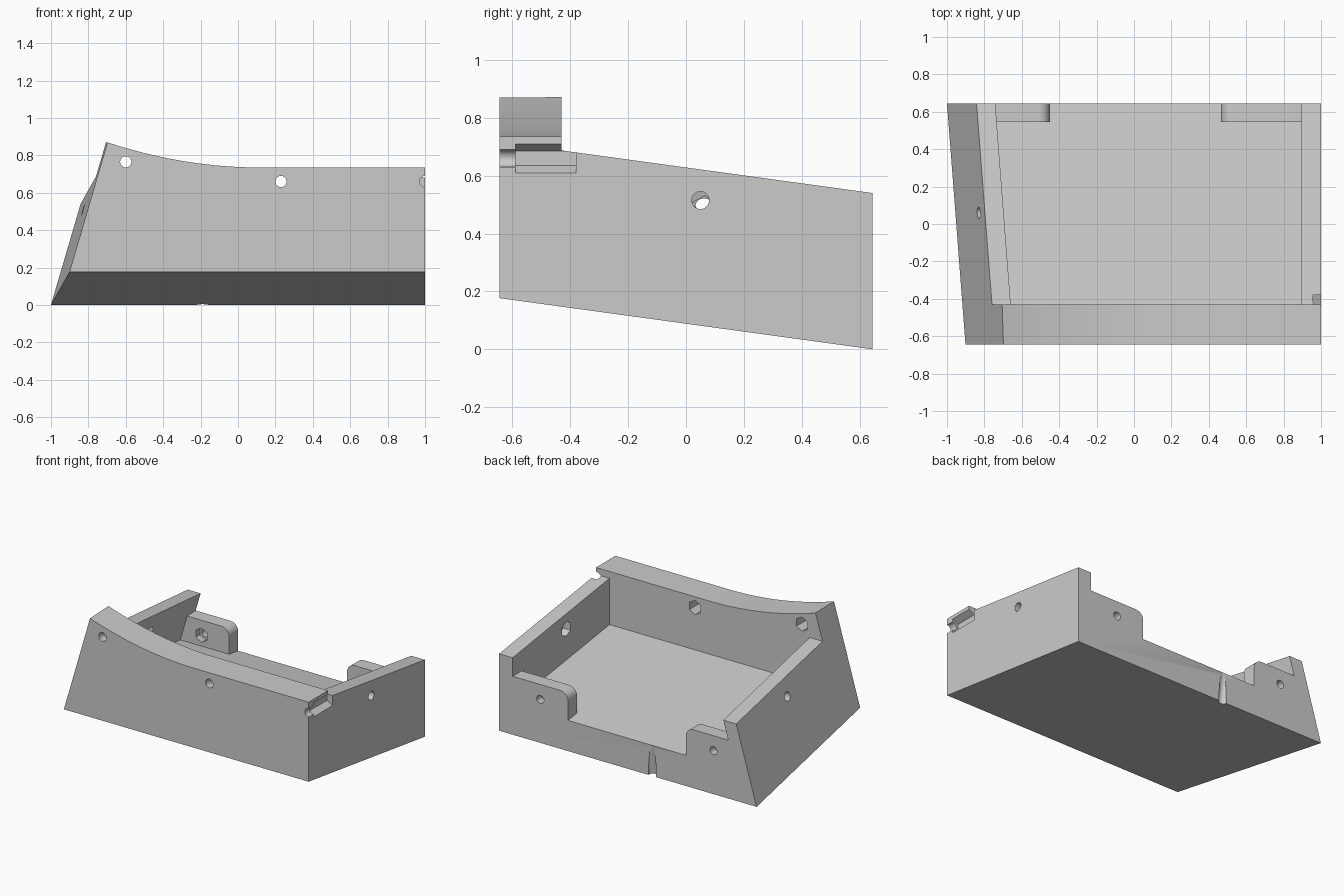
import bpy, bmesh, math
from mathutils import Vector

if "Cube" in bpy.data.objects:
    bpy.data.objects.remove(bpy.data.objects["Cube"])

Y0, Y1, YW = -0.645, 0.645, -0.43       # front, back, inner face of front wall
TILT = 0.137
LEFT_NORMAL = Vector((-1, -0.0367, 0.293))


def tilted(base):
    """Height of a plane that rises towards the front."""
    return lambda y: base + TILT * (Y1 - y)


bottom, floor, rim = tilted(0.0), tilted(0.215), tilted(0.54)


def left_inner(y, z):
    return -0.9 + 0.293 * z + 0.0367 * (Y1 - y)


def loft(name, profile, y0, y1):
    """Solid between the xz profiles taken at y0 and y1."""
    bm = bmesh.new()
    a, b = [[bm.verts.new((x, y, z)) for x, z in profile(y)] for y in (y0, y1)]
    n = len(a)
    bm.faces.new(a)
    bm.faces.new(b)
    for i in range(n):
        j = (i + 1) % n
        bm.faces.new((a[i], a[j], b[j], b[i]))
    return finish(name, bm)


def finish(name, bm):
    bmesh.ops.recalc_face_normals(bm, faces=bm.faces)
    me = bpy.data.meshes.new(name)
    bm.to_mesh(me)
    bm.free()
    ob = bpy.data.objects.new(name, me)
    bpy.context.collection.objects.link(ob)
    return ob


def rod(start, end, radius, sides, turn=0.0):
    """Round or hexagonal bar between two points."""
    start, end = Vector(start), Vector(end)
    axis = (end - start).normalized()
    u = (Vector((0, 0, 1)) - axis * axis.z)
    u = u.normalized() if u.length > 0.3 else Vector((1, 0, 0))
    w = axis.cross(u)
    bm = bmesh.new()
    rings = []
    for p in (start, end):
        rings.append([bm.verts.new(p + radius * (u * math.cos(t) + w * math.sin(t)))
                      for t in (turn + math.tau * i / sides for i in range(sides))])
    bm.faces.new(rings[0])
    bm.faces.new(rings[1])
    for i in range(sides):
        j = (i + 1) % sides
        bm.faces.new((rings[0][i], rings[0][j], rings[1][j], rings[1][i]))
    return finish("hole_cutter", bm)


def cut(cutter):
    cutter.hide_render = True
    mod = tray.modifiers.new("cut", 'BOOLEAN')
    mod.operation = 'DIFFERENCE'
    mod.solver = 'EXACT'
    mod.object = cutter
    bpy.context.view_layer.objects.active = tray
    bpy.ops.object.modifier_apply(modifier=mod.name)
    bpy.data.objects.remove(cutter)


# Outer block with the curved front-wall top
def outer(y):
    arc = [(x, 0.735 + (0.12 - x) ** 2 / 4.98)
           for x in (0.12 - 1.32 * i / 32 for i in range(33))]
    return [(1, bottom(y)), (1, 0.735)] + arc + [(-1.2, bottom(y))]


tray = loft("tray_body", outer, Y0, Y1)

# Leaning left side
bm = bmesh.new()
bm.from_mesh(tray.data)
res = bmesh.ops.bisect_plane(bm, geom=bm.verts[:] + bm.edges[:] + bm.faces[:],
                             plane_co=(-1, Y1, 0), plane_no=LEFT_NORMAL, clear_outer=True)
bmesh.ops.holes_fill(bm, edges=[e for e in bm.edges if e.is_boundary])
bmesh.ops.recalc_face_normals(bm, faces=bm.faces)
bm.to_mesh(tray.data)
bm.free()

# Lower everything behind the front wall to the sloping rim
cut(loft("rim_cutter", lambda y: [(-1.3, rim(y)), (1.3, rim(y)), (1.3, 1.5), (-1.3, 1.5)], YW, 0.8))

# Inner cavity
cut(loft("cavity_cutter", lambda y: [(left_inner(y, floor(y)), floor(y)), (0.895, floor(y)),
                                     (0.895, 1.2), (left_inner(y, 1.2), 1.2)], YW, 0.545))


# Back opening, leaving two rounded tabs
def opening(y):
    r, top = 0.06, 0.41
    q = [math.pi / 2 * i / 8 for i in range(9)]
    right = [(0.465 + r - r * math.sin(t), top - r + r * math.cos(t)) for t in q]
    left = [(-0.45 - r + r * math.cos(t), top - r + r * math.sin(t)) for t in q]
    return ([(0.895, 1.2), (0.895, top)] + right + [(0.465, floor(y)), (-0.45, floor(y))]
            + left + [(left_inner(y, top), top), (left_inner(y, 1.2), 1.2)])


cut(loft("opening_cutter", opening, 0.5, 0.75))

# Bolt holes with hexagonal nut pockets: front wall
for x, z, inner in ((-0.6, 0.765, -0.36), (0.23, 0.66, -0.36), (1.0, 0.66, -0.38)):
    cut(rod((x, -0.75, z), (x, -0.5, z), 0.03, 32))
    cut(rod((x, -0.59, z), (x, inner, z), 0.05, 6))

# Back tabs
for x in (-0.665, 0.68):
    cut(rod((x, 0.53, 0.305), (x, 0.75, 0.305), 0.028, 32))
    cut(rod((x, 0.52, 0.305), (x, 0.59, 0.305), 0.05, 6))

# Side walls
n = LEFT_NORMAL.normalized()
p = Vector((-0.83, 0.06, 0.507))
for surface, d in ((p, n), (Vector((1, 0.05, 0.515)), Vector((1, 0, 0)))):
    cut(rod(surface + d * 0.1, surface - d * 0.08, 0.03, 32))
    cut(rod(surface - d * 0.05, surface - d * 0.15, 0.052, 6))

# Tapering groove in the back face, square to the underside
cut(rod((-0.19, Y1 - 0.014, -0.1), (-0.19, Y1 + 0.041, 0.3), 0.03, 32))

bpy.ops.object.select_all(action='DESELECT')
tray.select_set(True)
bpy.context.view_layer.objects.active = tray
bpy.ops.object.shade_smooth_by_angle(angle=math.radians(20))
